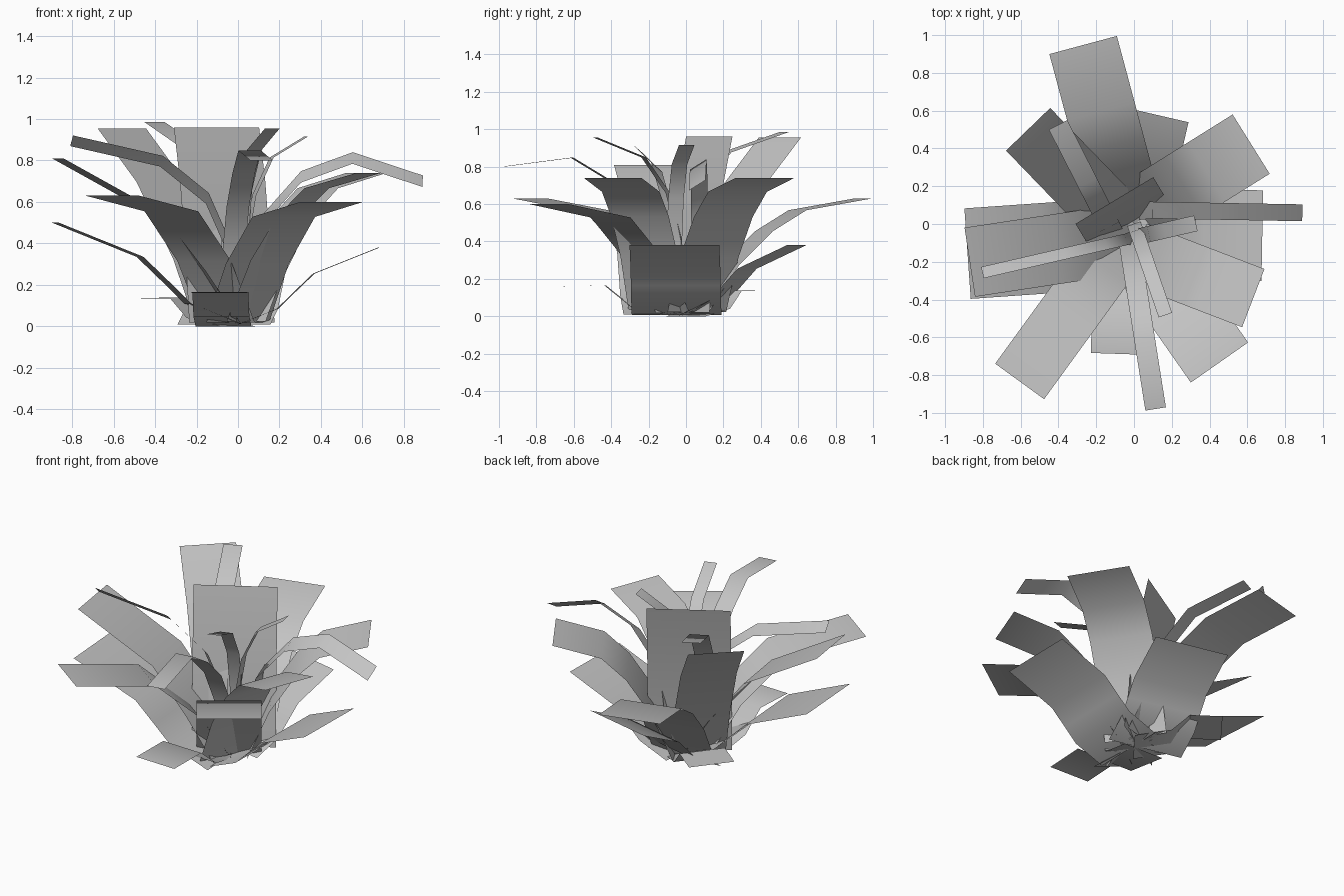
import bpy
import bmesh
from math import radians, sin, cos
from mathutils import Vector

cube = bpy.data.objects.get("Cube")
if cube:
    bpy.data.objects.remove(cube, do_unlink=True)

# One grey for the whole plant
grey = bpy.data.materials.new("leaf grey")
grey.use_nodes = True
colour = (0.55, 0.55, 0.55, 1)
grey.diffuse_color = colour
grey.node_tree.nodes["Principled BSDF"].inputs["Base Color"].default_value = colour

# Bend curves as (share of reach, share of height), from root to tip
FLAT = [(0, 0), (.42, .3), (.63, 1.03), (1, 1)]
LOW = [(0, .02), (.28, .22), (.4, .43), (.54, .67), (1, 1)]
SPRAY = [(.03, .02), (.22, .33), (.47, .68), (1, 1)]
ARCH = [(.08, .03), (.27, .5), (.53, .88), (1, 1)]
SWEEP = [(.08, .03), (.25, .43), (.44, .72), (.63, .9), (1, 1)]
UPRIGHT = [(.1, .02), (.3, .34), (.64, .73), (1, 1)]
BLADE = [(0, .02), (.07, .42), (.2, .69), (.47, .89), (1, 1)]
CROOK = [(.04, .02), (.12, .44), (.25, .72), (.43, .92), (.62, 1.06), (1, 1)]
DROOP = [(.03, .02), (.11, .7), (.34, 1.03), (.62, 1.16), (1, 1)]


def leaf(name, curve, turn, width, reach, height, shift=0, roll=0):
    """Flat strip bent along a curve, turned about the plant's axis."""
    angle, tilt = radians(turn), radians(roll)
    outward = Vector((cos(angle), sin(angle), 0))
    side = Vector((-sin(angle), cos(angle), 0))
    up = Vector((0, 0, 1))
    across = (side * cos(tilt) + up * sin(tilt)) * width / 2
    bm = bmesh.new()
    previous = None
    for r, z in curve:
        # A rolled leaf straightens again toward its root
        centre = outward * r * reach + up * z * height + side * shift
        half = across if z > .1 else side * width / 2
        row = [bm.verts.new(centre - half), bm.verts.new(centre + half)]
        if previous:
            bm.faces.new((previous[0], row[0], row[1], previous[1]))
        previous = row
    mesh = bpy.data.meshes.new(name)
    bm.to_mesh(mesh)
    bm.free()
    mesh.materials.append(grey)
    obj = bpy.data.objects.new(name, mesh)
    bpy.context.collection.objects.link(obj)
    bpy.ops.object.select_all(action='DESELECT')
    obj.select_set(True)
    bpy.context.view_layer.objects.active = obj
    bpy.ops.object.shade_smooth_by_angle(angle=radians(40))


# Tall upright leaves in the middle and at the back
leaf("centre_upright_leaf", UPRIGHT, turn=121, width=.48, reach=.16, height=.96, shift=.025)
leaf("back_right_upright_leaf", UPRIGHT, turn=134, width=.325, reach=.75, height=.955, shift=.055)

# Broad arching leaves
leaf("back_arching_leaf", SWEEP, turn=105, width=.37, reach=.985, height=.63, shift=.015)
leaf("back_left_arching_leaf", SWEEP, turn=32, width=.37, reach=.75, height=.74, shift=.03)
leaf("left_arching_leaf", SWEEP, turn=-21, width=.33, reach=.73, height=.74, shift=-.14)
leaf("front_left_arching_leaf", ARCH, turn=-55, width=.37, reach=.86, height=.6, shift=-.05)
leaf("front_right_arching_leaf", ARCH, turn=-126, width=.32, reach=1.03, height=.63)
leaf("right_spraying_leaf", SPRAY, turn=188.6, width=.37, reach=.89, height=.81, shift=.07)

# Broad lower leaves
leaf("left_low_leaf", LOW, turn=-1, width=.48, reach=.68, height=.38, shift=-.05)
leaf("back_low_leaf", LOW, turn=77, width=.46, reach=.59, height=.38, shift=.07)
leaf("right_low_leaf", LOW, turn=184, width=.48, reach=.89, height=.5, shift=.095)

# Short leaves close to the ground
leaf("front_ground_leaf", FLAT, turn=-92, width=.27, reach=.69, height=.16, shift=-.07)
leaf("back_right_ground_leaf", FLAT, turn=142, width=.27, reach=.5, height=.135)

# Narrow blades
leaf("back_blade", BLADE, turn=117, width=.11, reach=.65, height=.985, shift=.12)
leaf("front_blade", BLADE, turn=-71, width=.075, reach=.51, height=.955)
leaf("left_blade", BLADE, turn=13, width=.085, reach=.32, height=.915, shift=-.07)
leaf("right_blade", BLADE, turn=193, width=.08, reach=.84, height=.895, shift=.07, roll=40)
leaf("left_drooping_blade", DROOP, turn=-1, width=.105, reach=.89, height=.7, shift=.075, roll=32)
leaf("front_drooping_blade", CROOK, turn=-81, width=.11, reach=.985, height=.8, shift=-.04)
